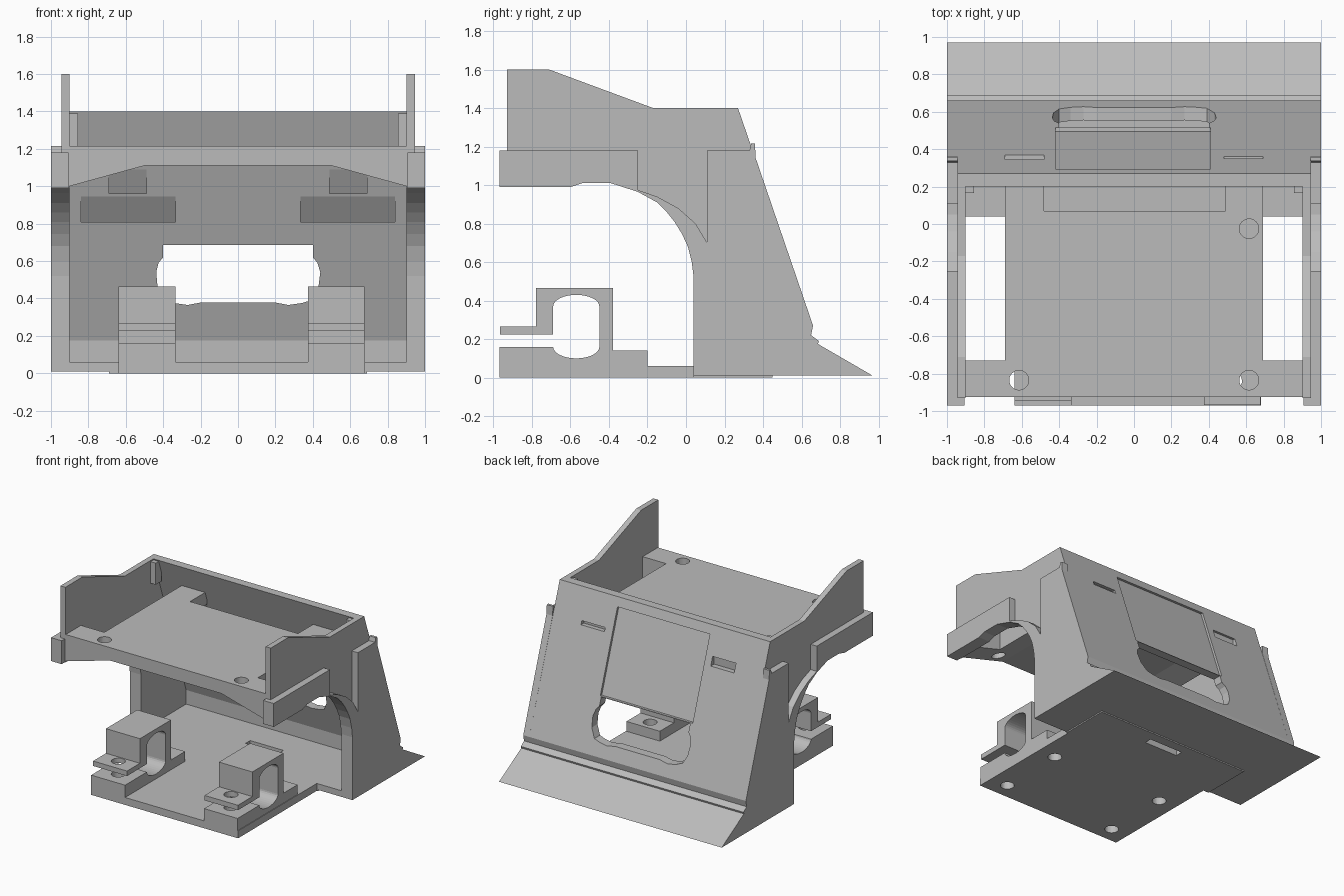
import bpy, bmesh, math
from mathutils import Vector

cube = bpy.data.objects.get("Cube")
if cube:
    bpy.data.objects.remove(cube, do_unlink=True)

GREY = (0.5, 0.5, 0.5, 1)
mat = bpy.data.materials.new("plain grey")
mat.diffuse_color = GREY
mat.use_nodes = True
mat.node_tree.nodes["Principled BSDF"].inputs["Base Color"].default_value = GREY


def prism(name, pts, a, b, axis="x"):
    """Extrude a 2D outline from a to b along an axis."""
    place = {"x": lambda p, t: (t, p[0], p[1]),
             "y": lambda p, t: (p[0], t, p[1]),
             "z": lambda p, t: (p[0], p[1], t)}[axis]
    bm = bmesh.new()
    face = bm.faces.new([bm.verts.new(place(p, a)) for p in pts])
    out = bmesh.ops.extrude_face_region(bm, geom=[face])["geom"]
    shift = Vector(place((0, 0), b - a))
    bmesh.ops.translate(bm, vec=shift, verts=[v for v in out if isinstance(v, bmesh.types.BMVert)])
    bmesh.ops.recalc_face_normals(bm, faces=bm.faces)
    mesh = bpy.data.meshes.new(name)
    bm.to_mesh(mesh)
    bm.free()
    mesh.materials.append(mat)
    ob = bpy.data.objects.new(name, mesh)
    bpy.context.collection.objects.link(ob)
    return ob


def box(name, x0, x1, y0, y1, z0, z1):
    return prism(name, [(x0, y0), (x1, y0), (x1, y1), (x0, y1)], z0, z1, "z")


def hole(x, y, z0, z1, r=0.052):
    ring = [math.tau * i / 32 for i in range(32)]
    return prism("cutter", [(x + r * math.cos(t), y + r * math.sin(t)) for t in ring], z0, z1, "z")


def cut(ob, cutters):
    """Subtract each cutter, then discard it."""
    bpy.context.view_layer.objects.active = ob
    for c in cutters:
        c.hide_render = True
        m = ob.modifiers.new("cut", "BOOLEAN")
        m.operation, m.solver, m.object = "DIFFERENCE", "EXACT", c
        bpy.ops.object.modifier_apply(modifier=m.name)
        bpy.data.objects.remove(c, do_unlink=True)


def outer_y(z):
    return 0.27 + (1.4 - z) * 0.345


# Shared outlines in (y, z)
lip = [(0.66, 0.27), (0.65, 0.22), (0.69, 0.19), (0.685, 0.175), (0.97, 0.01)]
arch = [(0.04, 0.01), (0.04, 0.52), (0.03, 0.6), (0.01, 0.68), (-0.02, 0.745), (-0.06, 0.81),
        (-0.1, 0.86), (-0.15, 0.91), (-0.25, 0.965), (-0.39, 1.01), (-0.54, 1.01), (-0.6, 0.99)]
wing = [(-0.93, 0.99), (-0.93, 1.6), (-0.71, 1.6), (-0.17, 1.4), (0.27, 1.4)]
band = [(-0.97, 0.99), (-0.97, 1.18), (-0.25, 1.18), (-0.25, 0.975)]
post = [(-0.15, 0.94), (-0.04, 0.88), (0.05, 0.8), (0.11, 0.7), (0.11, 1.18), (0.33, 1.18),
        (0.338, 1.215), (0.358, 1.215), (0.362, 1.14)]

# Side walls: inner wing plate, outer arch with arm rail and post
for side, s in (("left", 1), ("right", -1)):
    prism(side + "_wing_wall", wing + lip + arch, s * 0.9, s * 0.945)
    prism(side + "_arch_panel", band + post + lip + arch, s * 0.945, s)
    box(side + "_rail_end", s * 0.905, s * 0.945, -0.97, -0.93, 0.99, 1.18)
    box(side + "_corner_strip", s * 0.855, s * 0.9, 0.165, 0.24, 1.215, 1.39)

# Sloped back wall with its foot
wall = prism("back_wall", [(0.2, 1.4), (0.27, 1.4)] + lip + [(0.62, 0.01), (0.62, 0.175)], -0.9, 0.9)
window = [(-0.4, 0.685), (0.4, 0.685), (0.4, 0.62), (0.425, 0.59), (0.44, 0.54), (0.43, 0.46),
          (0.39, 0.39), (0.34, 0.375), (0.27, 0.365), (0.2, 0.378), (-0.2, 0.378), (-0.27, 0.365),
          (-0.34, 0.375), (-0.4, 0.4), (-0.43, 0.46), (-0.437, 0.54), (-0.425, 0.59), (-0.4, 0.62)]
cutters = [prism("cutter", window, 0.2, 0.9, "y")]
top, low, deep = 1.33, 0.69, 0.02
cutters.append(prism("cutter", [(outer_y(top) - deep, top), (outer_y(top) + 0.1, top),
                                (outer_y(low) + 0.1, low), (outer_y(low) - deep, low)], -0.42, 0.41))
for s, height in ((1, 0.015), (-1, 0.035)):
    cutters.append(box("cutter", s * 0.48, s * 0.69, 0.325, 0.5, 1.15 - height, 1.15 + height))
    cutters.append(prism("cutter", [(0.2, 0.81), (0.445, 0.81), (0.34, 0.97), (0.2, 0.97)], s * 0.335, s * 0.84))
    cutters.append(prism("cutter", [(0.2, 0.96), (0.375, 0.96), (0.29, 1.12), (0.2, 1.12)], s * 0.49, s * 0.69))
cut(wall, cutters)

# Shelf with vaulted underside, side openings, rear notch and screw holes
shelf = prism("shelf", [(-0.9, 1.0), (-0.5, 1.11), (0.5, 1.11), (0.9, 1.0), (0.9, 1.215), (-0.9, 1.215)],
              -0.925, 0.29, "y")
cut(shelf, [box("cutter", s * 0.69, s * 0.95, -0.73, 0.5, 0.9, 1.4) for s in (1, -1)]
    + [box("cutter", -0.48, 0.49, 0.07, 0.5, 0.9, 1.4)]
    + [hole(x, y, 0.9, 1.4) for x, y in ((-0.615, -0.835), (0.615, -0.835), (0.615, -0.025))])

# Floor: front tongue, rear floor and thin sole plate
clamp_x = ((-0.64, -0.335), (0.375, 0.675))
screw_spots = [((a + b) / 2, y) for a, b in clamp_x for y in (-0.84, -0.29)]
tongue = box("front_floor", -0.64, 0.68, -0.97, 0.04, 0.0, 0.06)
cut(tongue, [hole(x, y, -0.1, 0.2) for x, y in screw_spots])
floor = box("rear_floor", -0.9, 0.9, 0.04, 0.62, 0.01, 0.06)
sole = box("sole_plate", -0.69, 0.69, 0.04, 0.45, 0.0, 0.01)
for part in (floor, sole):
    cut(part, [box("cutter", -0.15, 0.15, 0.31, 0.37, -0.1, 0.2)])

# Pipe clamps: split ring with front tabs and a rear foot
cy, cz, r = -0.57, 0.265, 0.165
bore = [(cy + max(-0.12, min(0.12, r * math.cos(t))), cz + r * math.sin(t))
        for t in (math.radians(196 - i * 392 / 40) for i in range(41))]
bore = [p for i, p in enumerate(bore) if i == 0 or math.dist(p, bore[i - 1]) > 0.001]
for name, (x0, x1), tip in zip(("right_clamp", "left_clamp"), clamp_x, (-0.945, -0.965)):
    outline = [(-0.97, 0.06), (-0.97, 0.16), (-0.69, 0.16)]
    lower = [(cy + 0.12 * math.cos(t), 0.16 + 0.06 * math.sin(t))
             for t in (math.pi + math.pi * i / 16 for i in range(1, 17))]
    upper = [(cy + 0.12 * math.cos(t), 0.37 + 0.06 * math.sin(t))
             for t in (math.pi * i / 16 for i in range(17))]
    outline += lower + upper
    outline += [(-0.69, 0.225), (tip, 0.225), (tip, 0.265), (-0.78, 0.265), (-0.78, 0.465),
                (-0.38, 0.465), (-0.38, 0.14), (-0.2, 0.14), (-0.2, 0.06)]
    clamp = prism(name, outline, x0, x1)
    mid = (x0 + x1) / 2
    cut(clamp, [hole(mid, -0.84, 0.0, 0.3), hole(mid, -0.29, 0.0, 0.2)])
